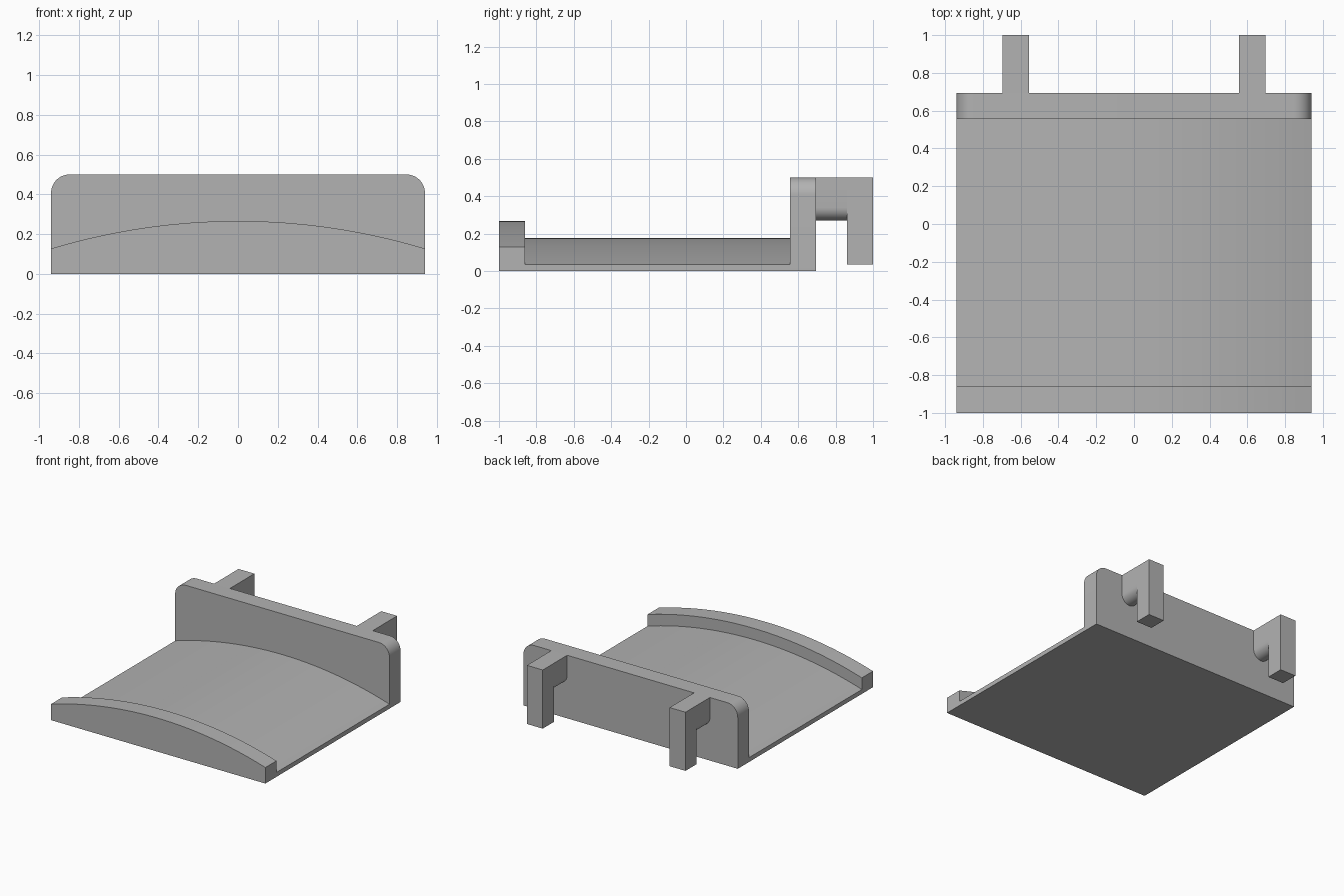
import bpy, bmesh, math

if "Cube" in bpy.data.objects:
    bpy.data.objects.remove(bpy.data.objects["Cube"])

W = 0.94          # half width
T = 0.139         # shared thickness of lip, wall and hooks

grey = bpy.data.materials.new("light grey")
grey.diffuse_color = (0.45, 0.45, 0.45, 1)
grey.use_nodes = True
grey.node_tree.nodes["Principled BSDF"].inputs["Base Color"].default_value = grey.diffuse_color


def prism(name, profile, y0, y1):
    """Extrude an x-z profile (counter-clockwise from the front) from y0 to y1."""
    bm = bmesh.new()
    face = bm.faces.new([bm.verts.new((x, y0, z)) for x, z in profile])
    out = bmesh.ops.extrude_face_region(bm, geom=[face])
    new = [v for v in out["geom"] if isinstance(v, bmesh.types.BMVert)]
    bmesh.ops.translate(bm, vec=(0, y1 - y0, 0), verts=new)
    bmesh.ops.recalc_face_normals(bm, faces=bm.faces)
    mesh = bpy.data.meshes.new(name)
    bm.to_mesh(mesh)
    bm.free()
    mesh.materials.append(grey)
    obj = bpy.data.objects.new(name, mesh)
    bpy.context.collection.objects.link(obj)
    bpy.context.view_layer.objects.active = obj
    bpy.ops.object.select_all(action='DESELECT')
    obj.select_set(True)
    bpy.ops.object.shade_smooth_by_angle(angle=math.radians(30))
    return obj


def arc(cx, cz, r, a0, a1, n):
    angles = [math.radians(a0 + (a1 - a0) * i / n) for i in range(n + 1)]
    return [(cx + r * math.cos(a), cz + r * math.sin(a)) for a in angles]


def crowned(edge, peak):
    """Flat-bottomed profile with a shallow arched top."""
    sag = peak - edge
    r = (W * W + sag * sag) / (2 * sag)
    half = math.degrees(math.asin(W / r))
    return [(-W, 0), (W, 0)] + arc(0, peak - r, r, 90 - half, 90 + half, 48)


# Arched tray and the raised lip at its front
prism("tray", crowned(0.035, 0.177), -1 + T, 0.555)
prism("front_lip", crowned(0.127, 0.266), -1, -1 + T)

# Back wall with rounded upper corners
R = 0.093
prism("back_wall",
      [(-W, 0), (W, 0)] + arc(W - R, 0.5 - R, R, 0, 90, 12)
      + arc(-W + R, 0.5 - R, R, 90, 180, 12), 0.555, 0.694)

# Two hooks: round-bottomed arm and a hanging finger
for side, s in (("left", -1), ("right", 1)):
    cx, h = s * 0.626, T / 2
    prism(side + "_hook_arm",
          arc(cx, 0.27 + h, h, 180, 360, 20) + [(cx + h, 0.5), (cx - h, 0.5)],
          0.694, 1 - T)
    prism(side + "_hook_finger",
          [(cx - h, 0.035), (cx + h, 0.035), (cx + h, 0.5), (cx - h, 0.5)],
          1 - T, 1)
